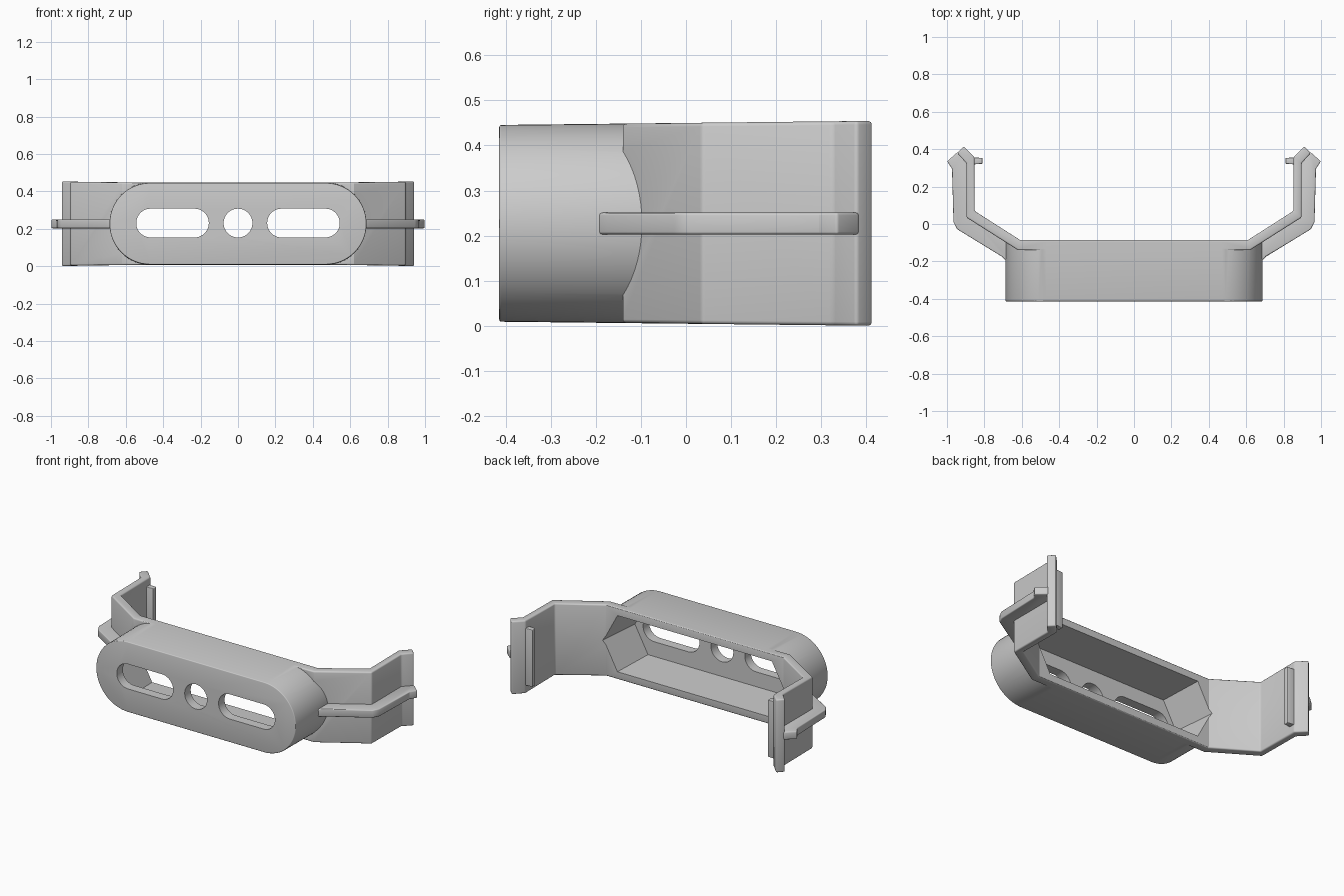
import bpy, bmesh
from math import cos, sin, pi, radians

if "Cube" in bpy.data.objects:
    bpy.data.objects.remove(bpy.data.objects["Cube"])

CZ = 0.2275      # height of the long centre line
HH = 0.218       # half height at the front face


def prism(name, pts, a, b, axis='Y', scale=1.0, bevel=0.0):
    """Extrude a 2D outline from a to b along Y (pts are x,z) or Z (pts are x,y)."""
    bm = bmesh.new()

    def ring(t, s):
        if axis == 'Y':
            return [bm.verts.new((x * s, t, CZ + (z - CZ) * s)) for x, z in pts]
        return [bm.verts.new((x, y, t)) for x, y in pts]

    r0, r1 = ring(a, 1.0), ring(b, scale)
    n = len(pts)
    bm.faces.new(r0)
    bm.faces.new(r1[::-1])
    for i in range(n):
        j = (i + 1) % n
        bm.faces.new((r0[j], r0[i], r1[i], r1[j]))
    bmesh.ops.recalc_face_normals(bm, faces=bm.faces)
    me = bpy.data.meshes.new(name)
    bm.to_mesh(me)
    bm.free()
    ob = bpy.data.objects.new(name, me)
    bpy.context.collection.objects.link(ob)
    if bevel:
        m = ob.modifiers.new("bevel", 'BEVEL')
        m.width, m.segments = bevel, 3
        m.limit_method, m.angle_limit = 'ANGLE', radians(40)
        apply(ob, m)
    return ob


def apply(ob, mod):
    bpy.context.view_layer.objects.active = ob
    bpy.ops.object.modifier_apply(modifier=mod.name)


def combine(ob, other, op):
    m = ob.modifiers.new("bool", 'BOOLEAN')
    m.operation, m.object, m.solver = op, other, 'EXACT'
    apply(ob, m)
    bpy.data.objects.remove(other, do_unlink=True)


def stadium(cx, cz, half, r, n=24):
    pts = []
    for side, start in ((1, -pi / 2), (-1, pi / 2)):
        for i in range(n + 1):
            t = start + pi * i / n
            pts.append((cx + side * half + r * cos(t), cz + r * sin(t)))
    return pts


def circle(cx, cz, r, n=40):
    return [(cx + r * cos(2 * pi * i / n), cz + r * sin(2 * pi * i / n)) for i in range(n)]


# rounded housing at the front
bracket = prism("bracket", stadium(0, CZ, 0.687 - HH, HH, 32), -0.414, -0.09, bevel=0.005)

# one-piece strap: rear rim plus both bent arms with flared tips
half = [(0.62, -0.14), (0.896, 0.035), (0.896, 0.325), (0.945, 0.378),
        (0.91, 0.415), (0.853, 0.358), (0.853, 0.07), (0.61, -0.085)]
outline = half + [(-x, y) for x, y in reversed(half)]
strap = prism("strap", outline, CZ - HH, CZ + HH, 'Z', bevel=0.008)
combine(bracket, strap, 'UNION')

# six-sided cavity open to the back
hexagon = [(0.6, CZ), (0.51, CZ + 0.165), (-0.51, CZ + 0.165),
           (-0.6, CZ), (-0.51, CZ - 0.165), (0.51, CZ - 0.165)]
combine(bracket, prism("cavity", hexagon, -0.355, 0.0, scale=1.055), 'DIFFERENCE')

# two slots and a round hole through the front wall
for shape in (stadium(-0.35, 0.231, 0.117, 0.077), circle(0, 0.231, 0.077),
              stadium(0.35, 0.231, 0.117, 0.077)):
    combine(bracket, prism("hole", shape, -0.5, -0.3), 'DIFFERENCE')

# slight draft: the part grows taller toward the back
for v in bracket.data.vertices:
    v.co.z = CZ + (v.co.z - CZ) * (1 + 0.05 * (v.co.y + 0.414))

# outer stiffening rib and inner catch lip on each arm
rib_pts = [(0.655, -0.205), (0.69, -0.19), (0.705, -0.175), (0.945, -0.028),
           (0.965, 0.01), (0.973, 0.295), (0.999, 0.335), (0.945, 0.383),
           (0.91, 0.38), (0.875, 0.31), (0.875, 0.05), (0.65, -0.095)]
lip_pts = [(0.81, 0.322), (0.87, 0.318), (0.87, 0.357), (0.81, 0.353)]
parts = [bracket]
for side, s in (("right", 1), ("left", -1)):
    parts.append(prism(side + "_arm_rib", [(s * x, y) for x, y in rib_pts],
                       0.203, 0.251, 'Z', bevel=0.006))
    parts.append(prism(side + "_catch_lip", [(s * x, y) for x, y in lip_pts],
                       0.05, 0.405, 'Z', bevel=0.004))

# smooth curves, crisp edges
bpy.ops.object.select_all(action='DESELECT')
for ob in parts:
    ob.select_set(True)
bpy.context.view_layer.objects.active = bracket
bpy.ops.object.shade_smooth_by_angle(angle=radians(30))
